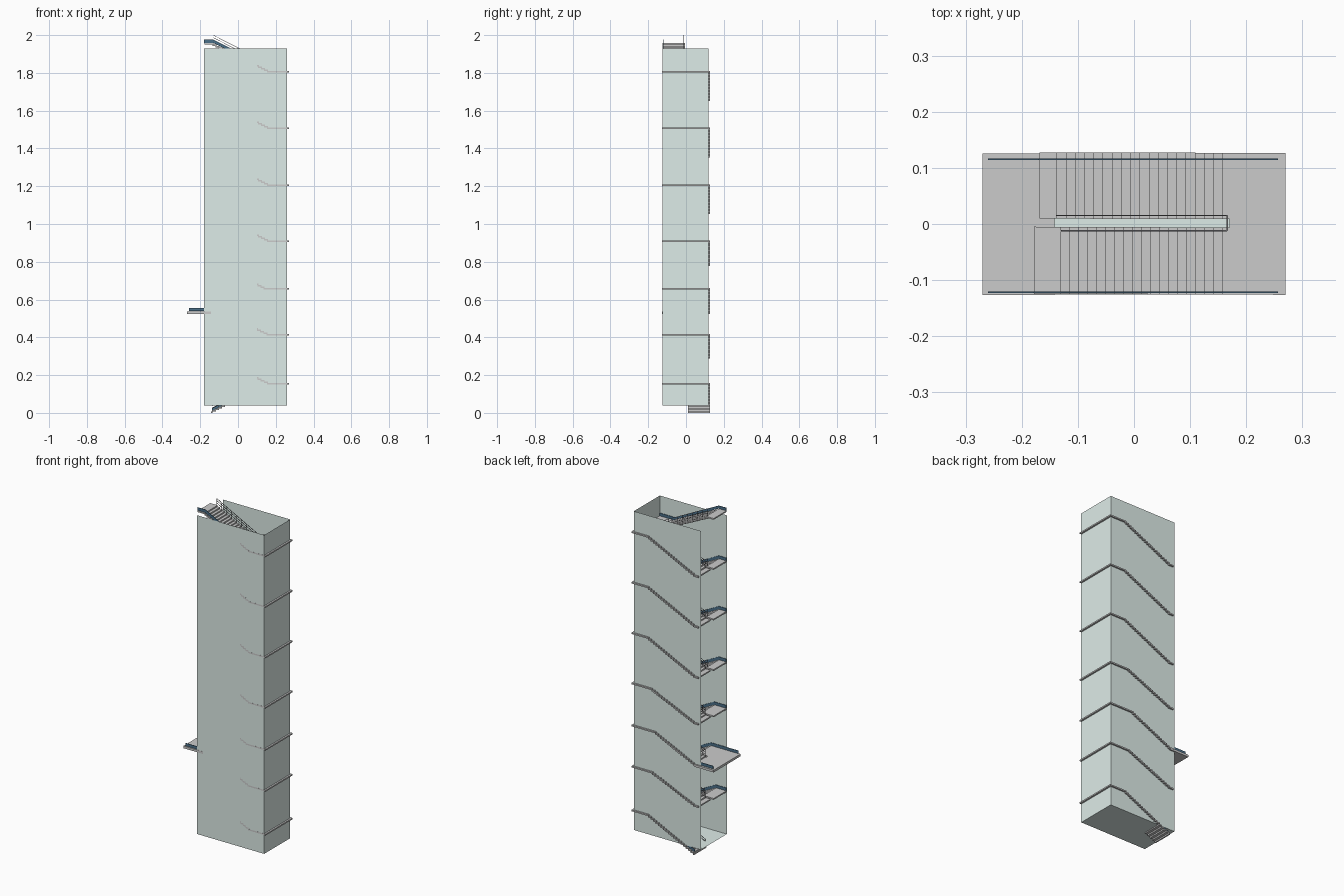
import bpy, bmesh
from mathutils import Vector

if "Cube" in bpy.data.objects:
    bpy.data.objects.remove(bpy.data.objects["Cube"])

def material(name, rgb):
    m = bpy.data.materials.new(name)
    m.diffuse_color = (*rgb, 1)
    m.use_nodes = True
    m.node_tree.nodes["Principled BSDF"].inputs["Base Color"].default_value = m.diffuse_color
    return m

TEAL = material("pale_teal", (0.73, 0.84, 0.81))
NAVY = material("navy", (0.07, 0.16, 0.25))
DARK = material("dark_metal", (0.22, 0.22, 0.23))
GREY = material("step_grey", (0.68, 0.67, 0.67))

def finish(bm, name, mat, normals=True):
    if normals:
        bmesh.ops.recalc_face_normals(bm, faces=bm.faces)
    me = bpy.data.meshes.new(name)
    bm.to_mesh(me)
    bm.free()
    me.materials.append(mat)
    ob = bpy.data.objects.new(name, me)
    bpy.context.collection.objects.link(ob)
    return ob

def extrude_profile(name, pts, y0, y1, mat, skew=0.0):
    """Extrude an x-z outline along y, with a slight plan skew."""
    bm = bmesh.new()
    f = bm.faces.new([bm.verts.new((x, y0 - skew * (x - 0.1), z)) for x, z in pts])
    r = bmesh.ops.extrude_face_region(bm, geom=[f])
    for v in r["geom"]:
        if isinstance(v, bmesh.types.BMVert):
            v.co.y += y1 - y0
    return finish(bm, name, mat)

def box(name, x0, x1, y0, y1, z0, z1, mat):
    return extrude_profile(name, [(x0, z0), (x1, z0), (x1, z1), (x0, z1)], y0, y1, mat)

def bar(bm, a, b, w=0.0022):
    """Thin square bar between two points."""
    a, b = Vector(a), Vector(b)
    d = b - a
    mtx = d.to_track_quat('Z', 'Y').to_matrix().to_4x4()
    mtx.translation = (a + b) / 2
    r = bmesh.ops.create_cube(bm, size=1)
    for v in r["verts"]:
        v.co = mtx @ Vector((v.co.x * w, v.co.y * w, v.co.z * d.length))

def flight(name, xa, za, xb, zb, x_start, x_end, y0, y1, skew):
    """Folded-plate steps climbing from (xa, za) to (xb, zb) with level ends."""
    s = 1 if xb > xa else -1
    n = max(2, round(abs(xb - xa) / 0.0163))
    top = [(x_start, za)]
    for i in range(n + 1):
        x = xa + (xb - xa) * i / n
        top += [(x, za + (zb - za) * i / (n + 1)), (x, za + (zb - za) * (i + 1) / (n + 1))]
    top.append((x_end, zb))
    low = [(x + s * 0.004, max(0, z - 0.008)) for x, z in top]
    low[0] = (x_start, low[0][1])
    low[-1] = (x_end, low[-1][1])
    extrude_profile(name, top + low[::-1], y0, y1, GREY, skew)

def stringer(name, line, y):
    """Navy skirting band following the flight."""
    up = [(x, z + 0.019) for x, z in line]
    down = [(x, z + 0.002) for x, z in line]
    extrude_profile(name, up + down[::-1], y, y + 0.003, NAVY)

# Shaft: thin walls on three sides and a floor, open at the top and left
X0, X1, Y0, Y1, Z0, Z1 = -0.18, 0.26, -0.1255, 0.118, 0.038, 1.93
bm = bmesh.new()
plan = [(X0, Y1), (X0, Y0), (X1, Y0), (X1, Y1)]
lo = [bm.verts.new((x, y, Z0)) for x, y in plan]
hi = [bm.verts.new((x, y, Z1)) for x, y in plan]
for i, j in ((1, 2), (2, 3), (3, 0)):
    bm.faces.new((lo[i], lo[j], hi[j], hi[i]))
bm.faces.new(lo[::-1])
finish(bm, "shaft_walls", TEAL, False)

# Levels: floors on the left, half landings on the right
floors = [0.008, 0.295, 0.537, 0.785, 1.06, 1.36, 1.66, 1.957]
halves = [0.158, 0.418, 0.662, 0.912, 1.21, 1.51, 1.81]
back_top = [0.158, 0.13, 0.11, 0.135, 0.158, 0.158, 0.158]
front_foot = [0.158, 0.155, 0.14, 0.158, 0.158, 0.158, 0.158]

rails = bmesh.new()
HEIGHTS = (0.015, 0.029, 0.042)

def railing(xa, za, xb, zb, y, x_turn, at_end):
    """Sloped rails with balusters, plus a level run to the turn."""
    n = max(2, round(abs(xb - xa) / 0.0326))
    for i in range(n + 1):
        x, z = xa + (xb - xa) * i / n, za + (zb - za) * i / n
        bar(rails, (x, y, z - 0.004), (x, y, z + 0.042), 0.0016)
    ex, ez = (xb, zb) if at_end else (xa, za)
    for h in HEIGHTS:
        bar(rails, (xa, y, za + h), (xb, y, zb + h))
        if abs(ex - x_turn) > 0.001:
            bar(rails, (ex, y, ez + h), (x_turn, y, ez + h))

for k, zh in enumerate(halves):
    za, zc = floors[k], floors[k + 1]
    xb, xf = back_top[k], front_foot[k]
    xe = max(-0.13, xf - 1.96 * (zc - zh))
    # Flights, each carrying half of the landing
    flight(f"back_flight_{k}", -0.138, za, xb, zh, -0.168 if k else -0.142, 0.27, 0.009, 0.127, 0.002)
    flight(f"front_flight_{k}", xf, zh, xe, zc, 0.27, -0.178, -0.1255, -0.006, 0.004)
    box(f"landing_bridge_{k}", 0.17, 0.27, -0.007, 0.010, zh - 0.008, zh, GREY)
    # Skirting stringers along the walls
    out_b = -0.26 if k == 2 else -0.17
    out_f = -0.26 if k == 1 else -0.18
    start = [(out_b, za)] if k else []
    stringer(f"back_stringer_{k}", start + [(-0.138, za), (xb, zh), (0.257, zh)], 0.114)
    stringer(f"front_stringer_{k}", [(0.257, zh), (xf, zh), (xe, zc), (out_f, zc)], -0.123)
    # Railings round the open well
    railing(-0.138, za, xb, zh, 0.015, 0.166, True)
    railing(xf, zh, xe, zc, -0.012, 0.166, False)
    for h in HEIGHTS:
        bar(rails, (0.166, 0.015, zh + h), (0.166, -0.012, zh + h))
    for y in (0.015, -0.012):
        bar(rails, (0.166, y, zh), (0.166, y, zh + 0.042), 0.0016)
finish(rails, "well_railings", DARK)

# Projecting entrance slab on the left
box("entrance_slab", -0.27, -0.142, -0.1265, 0.126, 0.524, 0.5375, GREY)
